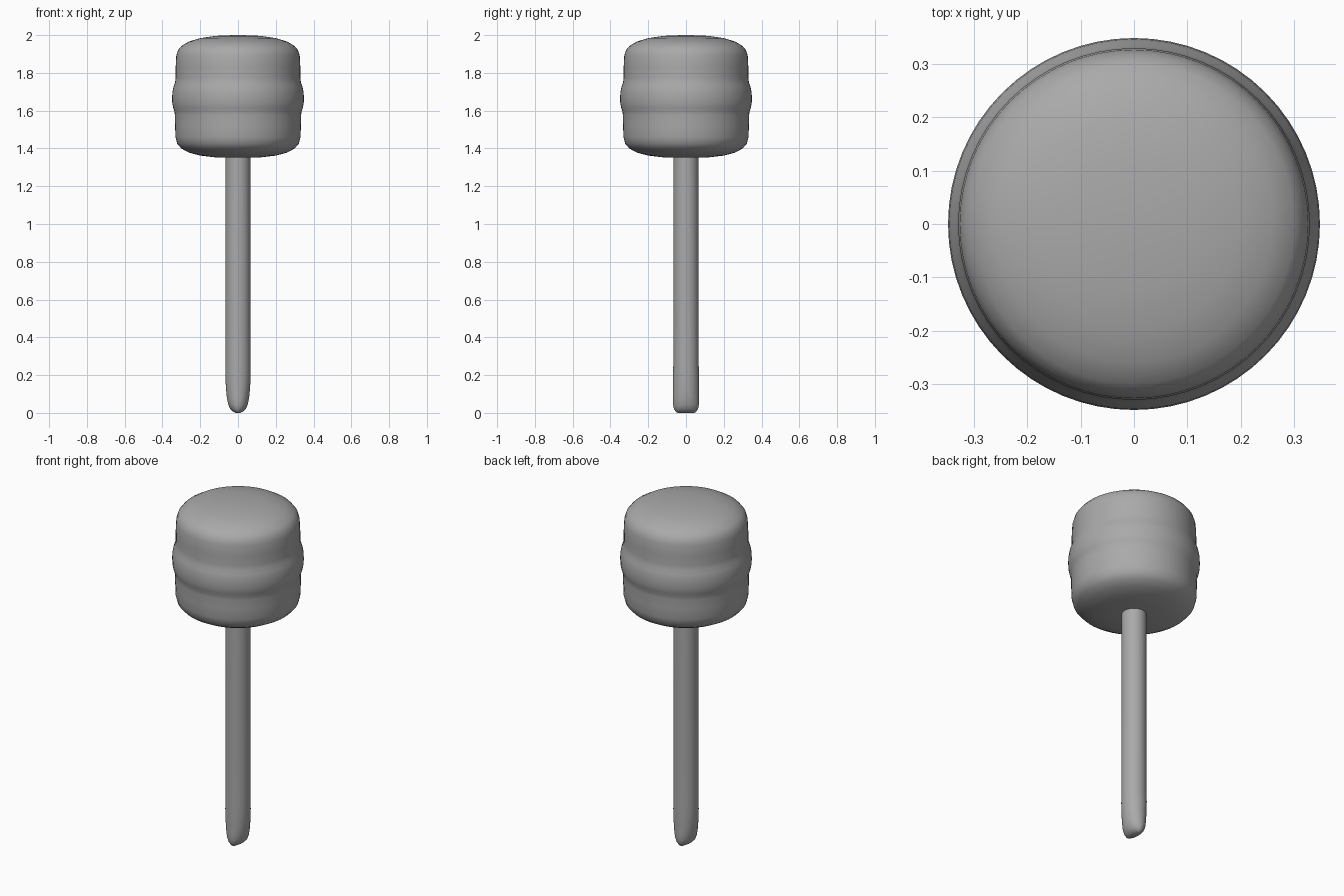
import bpy, bmesh, math

cube = bpy.data.objects.get("Cube")
if cube:
    bpy.data.objects.remove(cube, do_unlink=True)

grey = bpy.data.materials.new("plain grey")
grey.use_nodes = True
colour = (0.4, 0.4, 0.4, 1)
grey.diffuse_color = colour
grey.node_tree.nodes["Principled BSDF"].inputs["Base Color"].default_value = colour


def loft(name, rings, sides, angle):
    """Skin elliptical rings (x radius, y radius, height) and cap both ends."""
    bm = bmesh.new()
    loops = []
    for rx, ry, z in rings:
        turns = [2 * math.pi * i / sides for i in range(sides)]
        loops.append([bm.verts.new((rx * math.cos(t), ry * math.sin(t), z)) for t in turns])
    for low, high in zip(loops, loops[1:]):
        for i in range(sides):
            j = (i + 1) % sides
            bm.faces.new((low[i], low[j], high[j], high[i]))
    bm.faces.new(loops[0][::-1])
    bm.faces.new(loops[-1])
    mesh = bpy.data.meshes.new(name)
    bm.to_mesh(mesh)
    bm.free()
    mesh.materials.append(grey)
    obj = bpy.data.objects.new(name, mesh)
    bpy.context.collection.objects.link(obj)
    bpy.ops.object.select_all(action='DESELECT')
    obj.select_set(True)
    bpy.context.view_layer.objects.active = obj
    bpy.ops.object.shade_smooth_by_angle(angle=math.radians(angle))
    return obj


# Mallet head: domed ends, straight sides and a raised middle band
head_profile = [
    (0.02, 1.35), (0.12, 1.353), (0.2, 1.362), (0.26, 1.378), (0.3, 1.4),
    (0.322, 1.425), (0.331, 1.46), (0.333, 1.52), (0.334, 1.575), (0.336, 1.595),
    (0.343, 1.615), (0.348, 1.64), (0.349, 1.67), (0.347, 1.7), (0.342, 1.725),
    (0.333, 1.75), (0.33, 1.775), (0.33, 1.83), (0.327, 1.89), (0.318, 1.92),
    (0.3, 1.942), (0.26, 1.966), (0.2, 1.984), (0.12, 1.996), (0.02, 2.0)]
loft("mallet_head", [(r, r, z) for r, z in head_profile], 64, 50)

# Handle: round shaft that narrows to a rounded chisel end
handle_rings = [
    (0.012, 0.045, 0.0), (0.028, 0.056, 0.008), (0.042, 0.064, 0.022),
    (0.052, 0.069, 0.045), (0.059, 0.069, 0.08), (0.064, 0.069, 0.13),
    (0.067, 0.069, 0.2), (0.067, 0.067, 0.26), (0.066, 0.066, 1.4)]
loft("handle", handle_rings, 32, 60)
